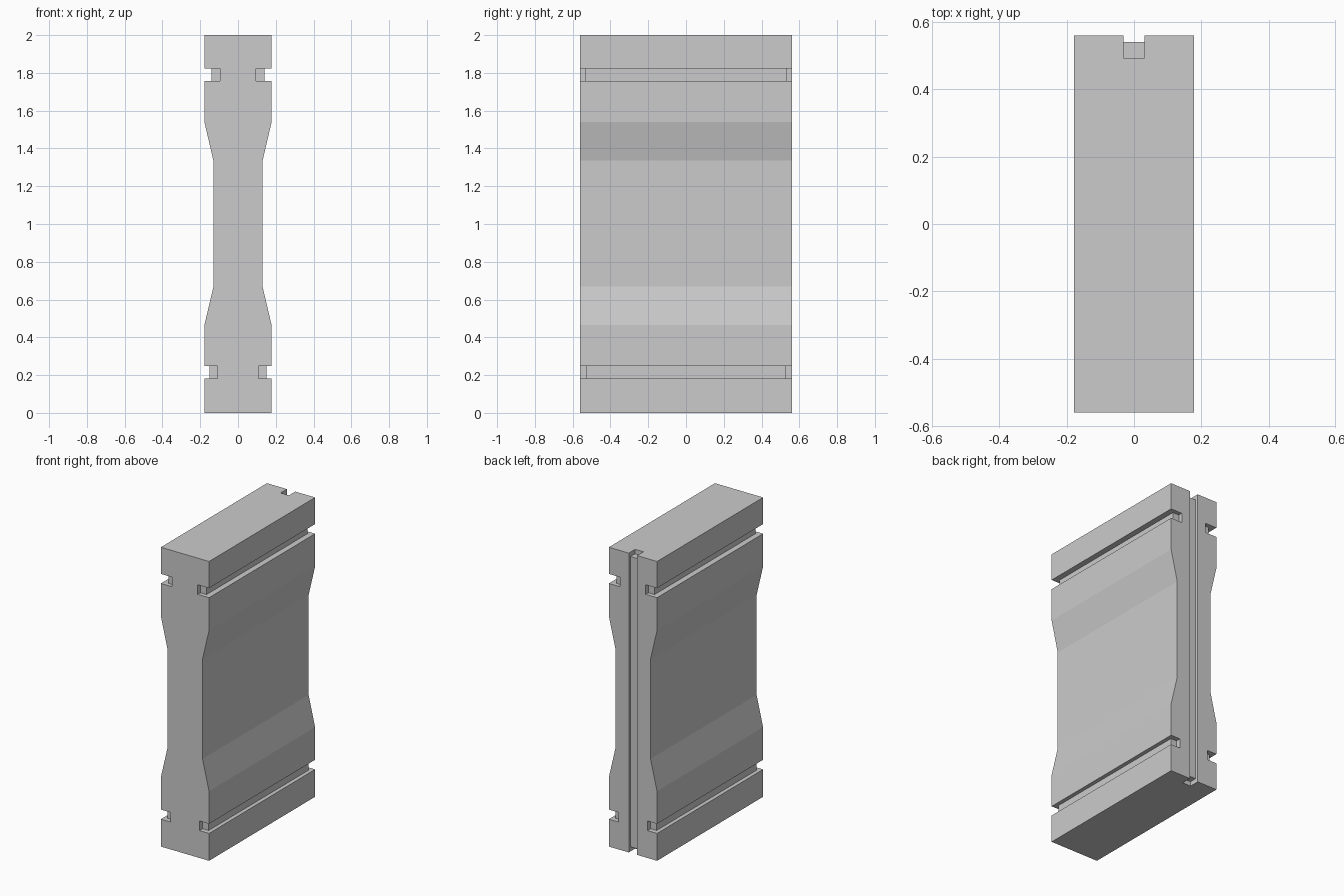
import bpy, bmesh
from mathutils import Vector

if "Cube" in bpy.data.objects:
    bpy.data.objects.remove(bpy.data.objects["Cube"])

HALF_X, HALF_Y, HEIGHT = 0.178, 0.56, 2.0
WAIST = 0.13


def add_prism(bm, points, sweep):
    """Closed polygon extruded along the sweep vector."""
    face = bm.faces.new([bm.verts.new(p) for p in points])
    ext = bmesh.ops.extrude_face_region(bm, geom=[face], use_keep_orig=True)
    verts = [g for g in ext["geom"] if isinstance(g, bmesh.types.BMVert)]
    bmesh.ops.translate(bm, verts=verts, vec=sweep)


def make_object(name, bm):
    bmesh.ops.recalc_face_normals(bm, faces=bm.faces)
    mesh = bpy.data.meshes.new(name)
    bm.to_mesh(mesh)
    bm.free()
    obj = bpy.data.objects.new(name, mesh)
    bpy.context.collection.objects.link(obj)
    return obj


def staple(start, end, outer, shallow, deep, pocket, over=0.05):
    """Groove outline (along, depth): shallow channel with deep end pockets."""
    a, b = start + pocket, end - pocket
    return [(start - over, outer), (end + over, outer), (end + over, deep),
            (b, deep), (b, shallow), (a, shallow), (a, deep),
            (start - over, deep)]


# Waisted slab: side profile extruded from front to back
right = [(HALF_X, 0), (HALF_X, 0.465), (WAIST, 0.668),
         (WAIST, 1.335), (HALF_X, 1.54), (HALF_X, HEIGHT)]
profile = right + [(-x, z) for x, z in reversed(right)]
bm = bmesh.new()
add_prism(bm, [(x, -HALF_Y, z) for x, z in profile], Vector((0, 2 * HALF_Y, 0)))
slab = make_object("slab", bm)

# Horizontal grooves near the top and bottom of both broad sides
bm = bmesh.new()
for z0, z1, shallow, deep, pocket in ((0.183, 0.247, 0.152, 0.108, 0.033),
                                      (1.758, 1.822, 0.140, 0.094, 0.028)):
    outline = staple(-HALF_Y, HALF_Y, HALF_X + 0.1, shallow, deep, pocket)
    for side in (-1, 1):
        add_prism(bm, [(side * d, y, z0) for y, d in outline],
                  Vector((0, 0, z1 - z0)))

# Vertical slot down the back edge
outline = staple(0, HEIGHT, HALF_Y + 0.1, 0.541, 0.493, 0.03)
add_prism(bm, [(-0.031, d, z) for z, d in outline], Vector((0.062, 0, 0)))
cutter = make_object("groove_cutter", bm)
cutter.hide_render = True

# Carve the grooves, then discard the cutter
mod = slab.modifiers.new("grooves", "BOOLEAN")
mod.operation = "DIFFERENCE"
mod.solver = "EXACT"
mod.object = cutter
bpy.context.view_layer.objects.active = slab
bpy.ops.object.modifier_apply(modifier=mod.name)
bpy.data.objects.remove(cutter)
